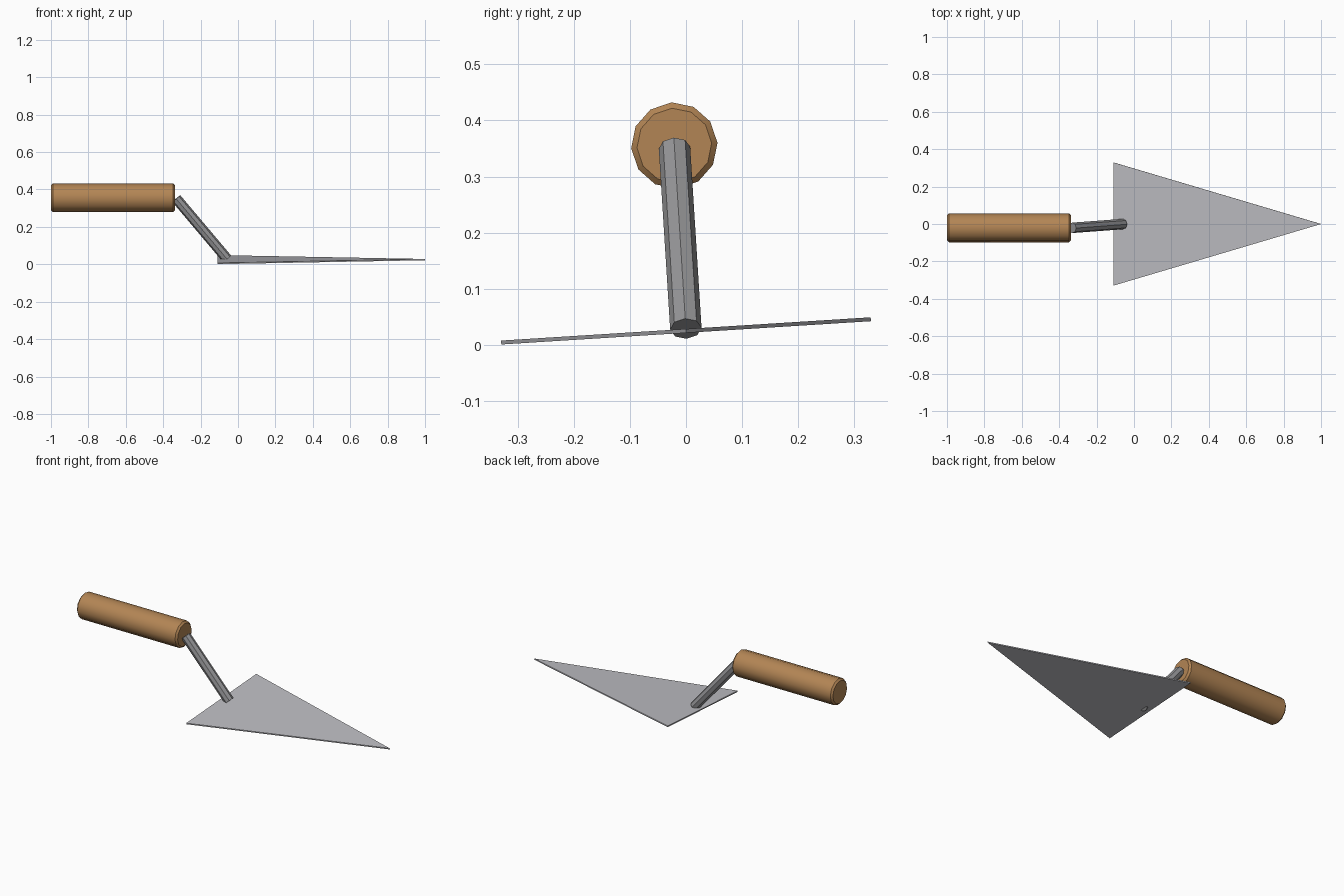
import bpy, bmesh, math
from mathutils import Matrix, Vector

cube = bpy.data.objects.get("Cube")
if cube:
    bpy.data.objects.remove(cube, do_unlink=True)

# The whole tool rests tilted sideways on one blade corner
TILT = Matrix.Translation((0, 0, 0.025)) @ Matrix.Rotation(math.radians(3.6), 4, 'X')


def material(name, rgb):
    mat = bpy.data.materials.new(name)
    mat.use_nodes = True
    mat.diffuse_color = (*rgb, 1)
    mat.node_tree.nodes["Principled BSDF"].inputs["Base Color"].default_value = (*rgb, 1)
    return mat


def finish(name, bm, mat):
    bmesh.ops.recalc_face_normals(bm, faces=bm.faces)
    bm.transform(TILT)
    mesh = bpy.data.meshes.new(name)
    bm.to_mesh(mesh)
    bm.free()
    mesh.materials.append(mat)
    obj = bpy.data.objects.new(name, mesh)
    bpy.context.collection.objects.link(obj)
    return obj


def rod(start, end, radius, sides):
    """Capped cylinder between two points in the xz plane."""
    start, end = Vector(start), Vector(end)
    axis = end - start
    turn = Matrix.Rotation(math.atan2(axis.x, axis.z), 4, 'Y')
    bm = bmesh.new()
    bmesh.ops.create_cone(bm, cap_ends=True, segments=sides, radius1=radius,
                          radius2=radius, depth=axis.length,
                          matrix=Matrix.Translation((start + end) / 2) @ turn)
    return bm


steel = material("blade steel", (0.52, 0.52, 0.55))
dark_steel = material("shaft steel", (0.30, 0.30, 0.31))
wood = material("handle wood", (0.45, 0.235, 0.09))

# Blade: thin triangular plate
thickness = 0.007
bm = bmesh.new()
corners = [(-0.11, 0.33), (-0.11, -0.33), (1.0, 0)]
face = bm.faces.new([bm.verts.new((x, y, -thickness / 2)) for x, y in corners])
top = bmesh.ops.extrude_face_region(bm, geom=[face])
bmesh.ops.translate(bm, vec=(0, 0, thickness),
                    verts=[v for v in top["geom"] if isinstance(v, bmesh.types.BMVert)])
finish("blade", bm, steel)

# Shaft: slanted octagonal rod
finish("shaft", rod((-0.33, 0, 0.327), (-0.058, 0, 0.004), 0.028, 8), dark_steel)

# Handle: wooden cylinder with chamfered ends
bm = rod((-1.0, 0, 0.331), (-0.337, 0, 0.331), 0.077, 12)
rims = [e for e in bm.edges if abs(e.verts[0].co.x - e.verts[1].co.x) < 0.01]
bmesh.ops.bevel(bm, geom=rims, offset=0.01, segments=1, affect='EDGES')
handle = finish("handle", bm, wood)
bpy.ops.object.select_all(action='DESELECT')
handle.select_set(True)
bpy.context.view_layer.objects.active = handle
bpy.ops.object.shade_smooth_by_angle(angle=math.radians(35))
